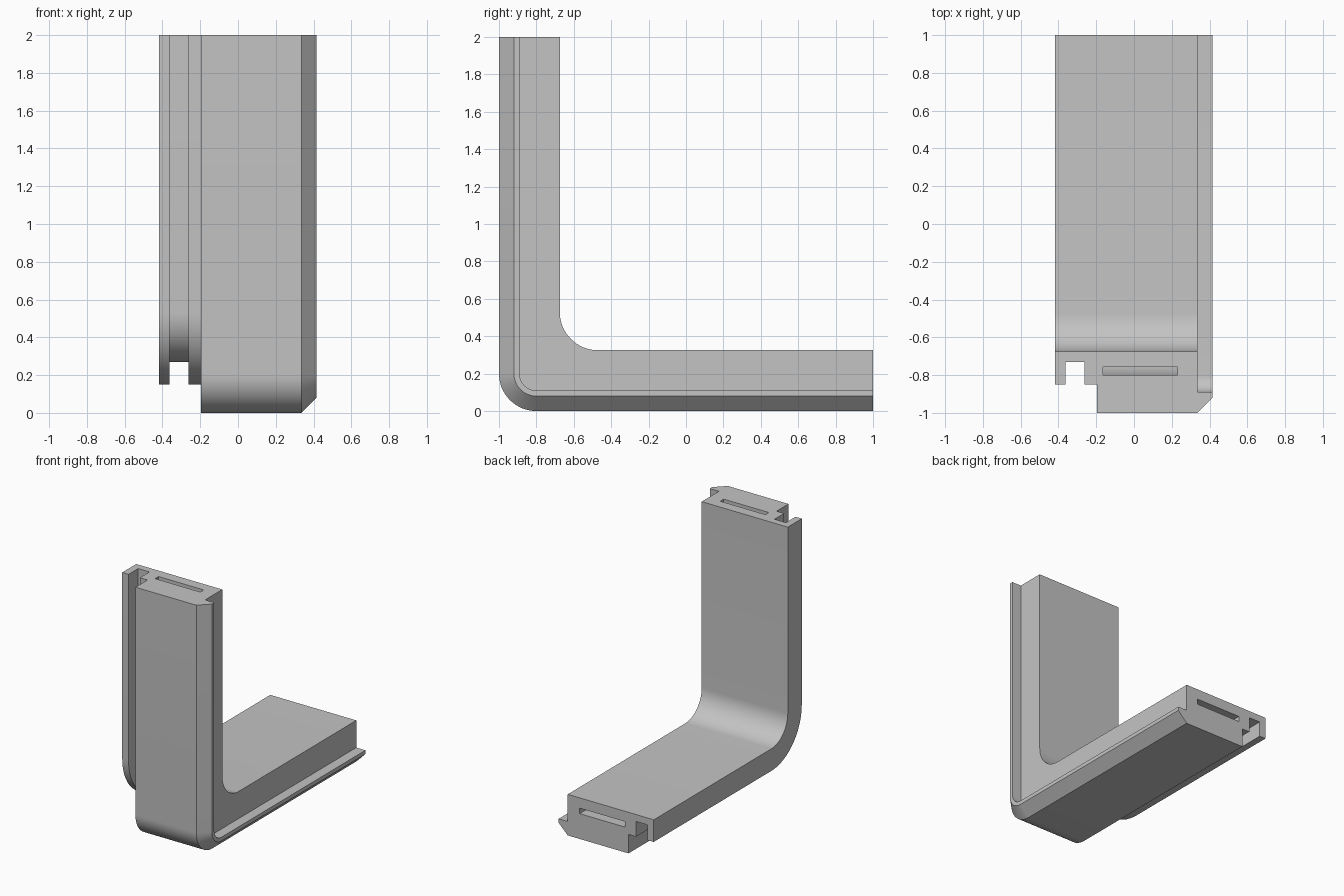
import bpy, bmesh, math

if "Cube" in bpy.data.objects:
    bpy.data.objects.remove(bpy.data.objects["Cube"])

# Cross-section: (x, depth from the outer face)
OUTLINE = [(-0.197, 0), (0.335, 0), (0.415, 0.08), (0.415, 0.11), (0.335, 0.11),
           (0.335, 0.325), (-0.418, 0.325), (-0.418, 0.15), (-0.363, 0.15),
           (-0.363, 0.27), (-0.263, 0.27), (-0.263, 0.15), (-0.197, 0.15)]
SLOT = [(-0.165, 0.2), (0.23, 0.2), (0.23, 0.243), (-0.165, 0.243)]
STEPS = 16


def bend_path(x, d):
    """L-shaped path at depth d: down the upright, round the bend, along the foot."""
    c = 0.2 if d < 0.12 else 0.53          # outer and inner bend centres
    r = c - d
    pts = [(x, -1 + d, 2)]
    for i in range(STEPS + 1):
        a = math.pi / 2 * i / STEPS
        pts.append((x, -1 + c - r * math.cos(a), c - r * math.sin(a)))
    return pts + [(x, 1, d)]


bm = bmesh.new()
end_edges = ([], [])
# Sweep the outline and the inner slot around the bend
for loop in (OUTLINE, SLOT):
    rows = [[bm.verts.new(p) for p in bend_path(x, d)] for x, d in loop]
    for k, a in enumerate(rows):
        b = rows[(k + 1) % len(rows)]
        for i in range(len(a) - 1):
            bm.faces.new((a[i], a[i + 1], b[i + 1], b[i]))
        for edges, i in zip(end_edges, (0, -1)):
            edges.append(bm.edges.get((a[i], b[i])))
# Cap both ends, leaving the slot open
for edges in end_edges:
    bmesh.ops.triangle_fill(bm, use_beauty=True, use_dissolve=False, edges=edges)
bmesh.ops.recalc_face_normals(bm, faces=bm.faces)

mesh = bpy.data.meshes.new("corner_bracket")
bm.to_mesh(mesh)
bm.free()
bracket = bpy.data.objects.new("corner_bracket", mesh)
bpy.context.collection.objects.link(bracket)

grey = bpy.data.materials.new("light grey")
grey.diffuse_color = (0.55, 0.55, 0.55, 1)
grey.use_nodes = True
grey.node_tree.nodes["Principled BSDF"].inputs["Base Color"].default_value = grey.diffuse_color
mesh.materials.append(grey)

bpy.context.view_layer.objects.active = bracket
bracket.select_set(True)
bpy.ops.object.shade_smooth_by_angle(angle=math.radians(30))
